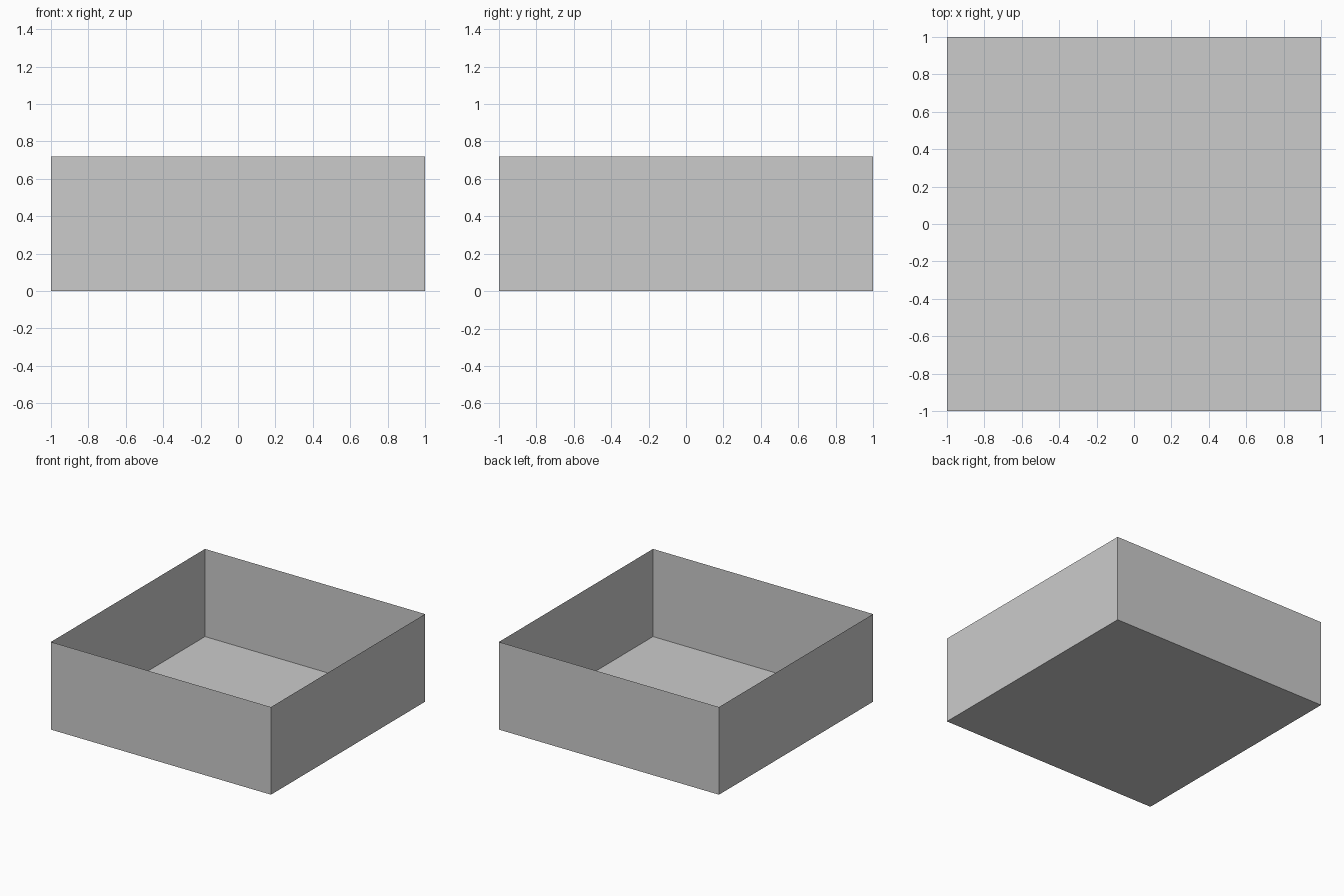
import bpy, bmesh
from mathutils import Matrix

if "Cube" in bpy.data.objects:
    bpy.data.objects.remove(bpy.data.objects["Cube"])

WIDTH, DEPTH, HEIGHT = 2.0, 2.0, 0.72

# Open tray: a thin-walled box with its top face removed
bm = bmesh.new()
bmesh.ops.create_cube(bm, size=1.0, matrix=Matrix.Translation((0, 0, HEIGHT / 2))
                      @ Matrix.Diagonal((WIDTH, DEPTH, HEIGHT, 1)))
bm.normal_update()
lid = [f for f in bm.faces if f.normal.z > 0.5]
bmesh.ops.delete(bm, geom=lid, context='FACES_ONLY')

mesh = bpy.data.meshes.new("open_box")
bm.to_mesh(mesh)
bm.free()
box = bpy.data.objects.new("open_box", mesh)
bpy.context.collection.objects.link(box)
